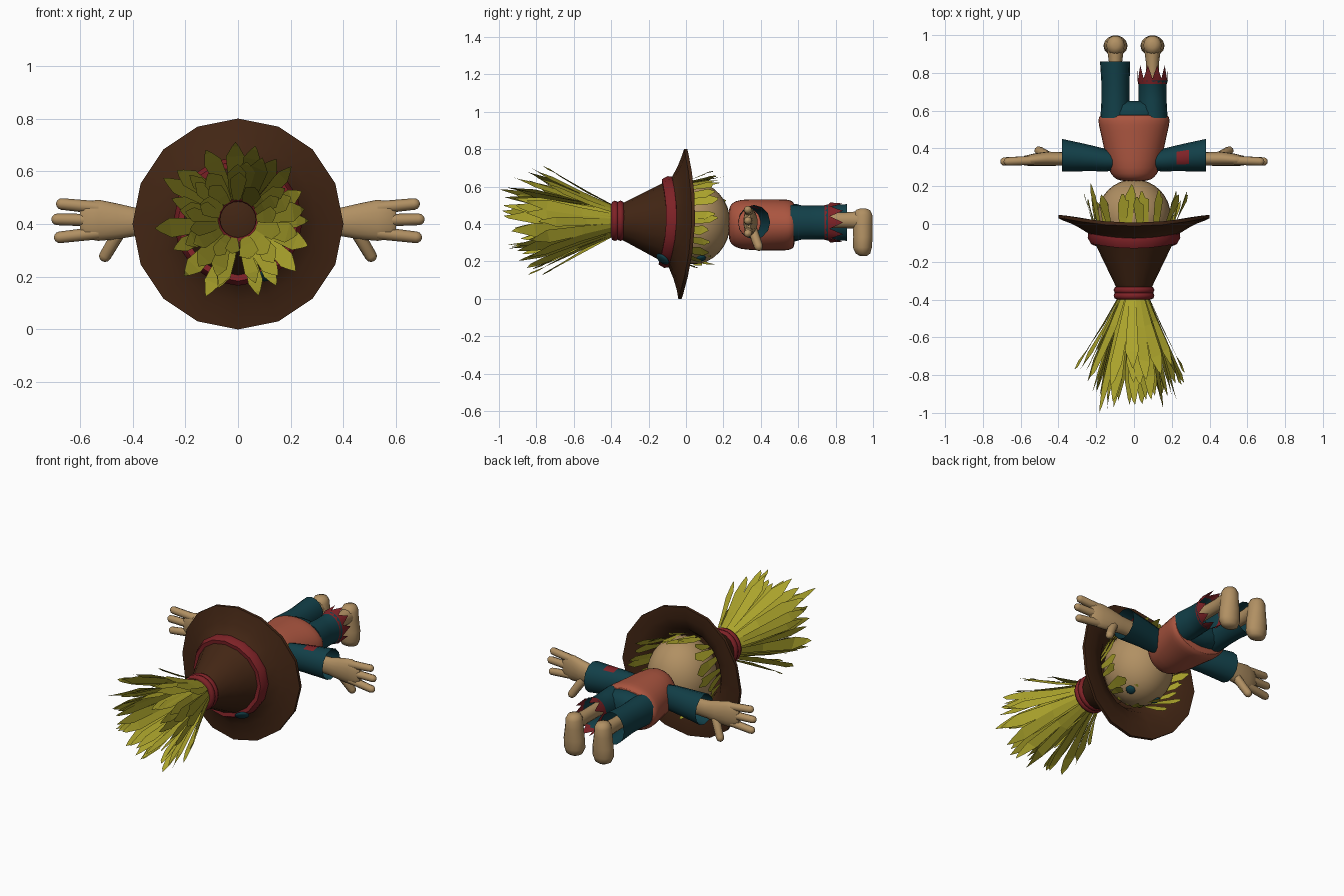
import bpy, bmesh, math, random
from mathutils import Vector, Matrix

if "Cube" in bpy.data.objects:
    bpy.data.objects.remove(bpy.data.objects["Cube"])

random.seed(7)


def material(name, rgb):
    m = bpy.data.materials.new(name)
    m.diffuse_color = (*rgb, 1)
    m.use_nodes = True
    m.node_tree.nodes["Principled BSDF"].inputs["Base Color"].default_value = m.diffuse_color
    return m


BROWN = material("hat_brown", (0.055, 0.019, 0.007))
RED = material("ribbon_red", (0.21, 0.016, 0.02))
TEAL = material("cloth_teal", (0.006, 0.05, 0.065))
CORAL = material("shirt_coral", (0.40, 0.09, 0.05))
SKIN = material("burlap_tan", (0.44, 0.28, 0.125))
STRAW = material("straw_yellow", (0.41, 0.37, 0.025))


def finish(name, bm, mats, smooth=True, subsurf=0):
    bmesh.ops.recalc_face_normals(bm, faces=bm.faces[:])
    me = bpy.data.meshes.new(name)
    bm.to_mesh(me)
    bm.free()
    ob = bpy.data.objects.new(name, me)
    bpy.context.collection.objects.link(ob)
    for m in mats:
        me.materials.append(m)
    if subsurf:
        ob.modifiers.new("smooth", 'SUBSURF').levels = subsurf
        ob.modifiers["smooth"].render_levels = subsurf
    if smooth:
        bpy.ops.object.select_all(action='DESELECT')
        ob.select_set(True)
        bpy.context.view_layer.objects.active = ob
        bpy.ops.object.shade_smooth_by_angle(angle=math.radians(50))
    return ob


def bridge(bm, rows, close=False):
    n = len(rows[0])
    pairs = list(zip(rows, rows[1:])) + ([(rows[-1], rows[0])] if close else [])
    for a, b in pairs:
        for i in range(n):
            j = (i + 1) % n
            bm.faces.new((a[i], a[j], b[j], b[i]))


def loft(name, axis, rings, mat, n=16, caps=(True, True), subsurf=0, zigzag=0, patch=None):
    """Rings are (position, centre_u, centre_v, radius_u, radius_v) along x, y or z."""
    bm = bmesh.new()
    rows = []
    for k, (p, cu, cv, ru, rv) in enumerate(rings):
        row = []
        for i in range(n):
            a = 2 * math.pi * i / n
            u, v = cu + ru * math.cos(a), cv + rv * math.sin(a)
            q = p - (zigzag if i % 2 and k == len(rings) - 1 else 0)
            row.append(bm.verts.new({'x': (q, u, v), 'y': (u, q, v), 'z': (u, v, q)}[axis]))
        rows.append(row)
    bridge(bm, rows)
    for use, row in zip(caps, (rows[0], rows[-1])):
        if use:
            bm.faces.new(row)
    mats = [mat]
    if patch:  # sewn patch on the upper side between two positions
        mats.append(RED)
        bm.normal_update()
        for f in bm.faces:
            c = f.calc_center_median()
            if patch[0] < c.x < patch[1] and abs(f.normal.z) > 0.85 and c.z > 0.42:
                f.material_index = 1
    return finish(name, bm, mats, subsurf=subsurf)


def ball(name, centre, radii, mat, normal=(0, 0, 1), seg=24):
    bm = bmesh.new()
    bmesh.ops.create_uvsphere(bm, u_segments=seg, v_segments=seg // 2, radius=1)
    rot = Vector(normal).to_track_quat('Z', 'Y').to_matrix().to_4x4()
    bm.transform(Matrix.Translation(centre) @ rot @ Matrix.Diagonal((*radii, 1)))
    return finish(name, bm, [mat])


# Hat: turned profile, bent into a saddle
def hat_turn(name, profile, mat, n=16, close=False):
    bm = bmesh.new()
    rows = []
    for r, y in profile:
        cz = 0.4 + 0.017 * (1 - min(r, 0.4) / 0.4) ** 0.5
        row = []
        for i in range(n):
            a = 2 * math.pi * i / n
            k = min(1, r / 0.4)
            bend = k * (0.028 * math.cos(2 * a) + 0.015 * math.sin(a))
            row.append(bm.verts.new((r * math.cos(a), y + bend, cz + r * math.sin(a))))
        rows.append(row)
    bridge(bm, rows, close)
    if not close:
        bm.faces.new(rows[0])
        bm.faces.new(rows[-1])
    return finish(name, bm, [mat])


hat_turn("hat", [(0.065, -0.37), (0.085, -0.36), (0.105, -0.32), (0.15, -0.23), (0.2, -0.13),
                 (0.235, -0.07), (0.3, -0.035), (0.36, -0.01), (0.4, 0.002), (0.4, 0.02),
                 (0.32, 0.015), (0.24, -0.02), (0.2, -0.07), (0.12, -0.2)], BROWN)
hat_turn("hat_band", [(0.21, -0.062), (0.243, -0.068), (0.245, -0.09), (0.228, -0.122),
                      (0.2, -0.12)], RED, close=True)
ball("hat_button", (0.115, -0.125, 0.212), (0.04, 0.04, 0.014), TEAL, (0.4, -0.55, -0.7))
for i, y in enumerate((-0.35, -0.38)):
    bpy.ops.mesh.primitive_torus_add(location=(0, y, 0.417), rotation=(math.pi / 2, 0, 0),
                                     major_radius=0.088, minor_radius=0.02,
                                     major_segments=24, minor_segments=8)
    tie = bpy.context.object
    tie.name = f"straw_tie_{i + 1}"
    tie.data.materials.append(RED)
    bpy.ops.object.shade_smooth()


# Straw blades: flat pointed leaves
def blade(bm, a, r0, y0, r1, y1, width, twist=0.0, cz=0.417):
    rows = []
    for t, w in ((0, 0.4), (0.4, 0.75), (0.78, 1.0), (0.93, 0.4)):
        ang = a + twist * t
        d = Vector((math.cos(ang), 0, math.sin(ang)))
        s = Vector((-d.z, 0, d.x)) * width * w / 2
        c = Vector((0, y0 + (y1 - y0) * t, cz)) + d * (r0 + (r1 - r0) * t ** 1.1)
        skew = Vector((0, random.uniform(-0.02, 0.02) * t, 0))
        rows.append((bm.verts.new(c - s - skew), bm.verts.new(c + s + skew)))
    ang = a + twist
    tip = bm.verts.new((r1 * math.cos(ang), y1, cz + r1 * math.sin(ang)))
    for p, q in zip(rows, rows[1:]):
        bm.faces.new((p[0], p[1], q[1], q[0]))
    bm.faces.new((rows[-1][0], rows[-1][1], tip))


bm = bmesh.new()
for count, radius, reach in ((19, 0.30, -0.82), (18, 0.24, -0.90), (15, 0.17, -0.95)):
    for i in range(count):
        a = 2 * math.pi * (i + random.uniform(-0.25, 0.25)) / count
        blade(bm, a, 0.068, -0.36, radius + random.uniform(-0.04, 0.025),
              reach + random.uniform(-0.04, 0.07), random.uniform(0.05, 0.078),
              random.uniform(-0.15, 0.15))
blade(bm, 2.4, 0.068, -0.36, 0.25, -1.0, 0.05)
finish("straw_top", bm, [STRAW], smooth=False)

# Straw hair under the brim, shorter over the face
bm = bmesh.new()
for i in range(26):
    a = 2 * math.pi * (i + random.uniform(-0.3, 0.3)) / 26
    face = max(0, -math.sin(a))
    blade(bm, a, 0.205, -0.05, random.uniform(0.225, 0.31) - 0.03 * face,
          random.uniform(0.13, 0.22) - 0.07 * face, random.uniform(0.045, 0.065),
          random.uniform(-0.1, 0.1), 0.41)
finish("straw_hair", bm, [STRAW], smooth=False)

# Head and button eyes
ball("head", (0, 0.04, 0.405), (0.195, 0.197, 0.22), SKIN, seg=32)
for s in (-1, 1):
    ball("eye", (s * 0.092, 0.08, 0.216), (0.027, 0.027, 0.012), TEAL, (s * 0.45, 0.2, -0.85), 16)

# Shirt and trousers
loft("shirt", 'y', [(0.225, 0, 0.4, 0.075, 0.085), (0.245, 0, 0.4, 0.11, 0.115),
                    (0.285, 0, 0.398, 0.14, 0.138), (0.40, 0, 0.395, 0.162, 0.14),
                    (0.50, 0, 0.395, 0.185, 0.14), (0.55, 0, 0.395, 0.197, 0.14),
                    (0.58, 0, 0.395, 0.185, 0.125), (0.58, 0, 0.395, 0.15, 0.09)],
     CORAL, subsurf=1)
loft("hips", 'y', [(0.52, 0, 0.405, 0.16, 0.1), (0.59, 0, 0.408, 0.172, 0.1),
                   (0.63, 0, 0.408, 0.15, 0.085), (0.65, 0, 0.408, 0.09, 0.05)], TEAL)
for s in (-1, 1):
    side = "right" if s > 0 else "left"
    x = s * 0.098
    end = 0.76 if s > 0 else 0.86
    loft(f"{side}_trouser_leg", 'y', [(0.56, x, 0.408, 0.08, 0.095), (0.66, x, 0.408, 0.074, 0.09),
                                      (0.74, x, 0.408, 0.074, 0.09),
                                      (end, x * 1.02, 0.408, 0.08, 0.098)],
         TEAL, caps=(True, False))
    # Shin, foot with the toe pointing down
    loft(f"{side}_shin", 'y', [(0.7, x, 0.42, 0.034, 0.042), (0.85, x, 0.42, 0.034, 0.042),
                               (0.93, x, 0.42, 0.045, 0.048)], SKIN, n=12)
    loft(f"{side}_foot", 'z', [(0.23, x, 0.948, 0.025, 0.02), (0.242, x, 0.946, 0.05, 0.04),
                               (0.275, x, 0.943, 0.064, 0.052), (0.33, x, 0.946, 0.062, 0.053),
                               (0.40, x, 0.945, 0.052, 0.054), (0.45, x, 0.946, 0.048, 0.051),
                               (0.475, x, 0.946, 0.036, 0.038), (0.483, x, 0.946, 0.015, 0.015)],
         SKIN, n=14)
loft("red_cuff", 'y', [(0.74, 0.098, 0.408, 0.076, 0.092), (0.76, 0.098, 0.408, 0.079, 0.097),
                       (0.84, 0.098, 0.408, 0.08, 0.107)],
     RED, n=20, caps=(False, False), zigzag=0.07)


# Arms: flared sleeve, wrist, palm, three fingers and a thumb
def finger(name, pts, radius):
    cu = bpy.data.curves.new(name, 'CURVE')
    cu.dimensions = '3D'
    cu.bevel_depth = radius
    cu.bevel_resolution = 2
    cu.use_fill_caps = True
    sp = cu.splines.new('POLY')
    a, b = Vector(pts[0]), Vector(pts[1])
    d = (b - a).normalized() * radius
    path = [(a, 1.1), (b - d, 1), (b - d * 0.5, 0.87), (b - d * 0.13, 0.5), (b, 0.1)]
    sp.points.add(len(path) - 1)
    for p, (co, r) in zip(sp.points, path):
        p.co = (*co, 1)
        p.radius = r
    sp.use_smooth = True
    cu.materials.append(SKIN)
    bpy.context.collection.objects.link(bpy.data.objects.new(name, cu))


for s in (-1, 1):
    side = "right" if s > 0 else "left"
    loft(f"{side}_sleeve", 'x', [(s * 0.08, 0.335, 0.405, 0.05, 0.07),
                                 (s * 0.15, 0.338, 0.408, 0.06, 0.078),
                                 (s * 0.225, 0.348, 0.41, 0.068, 0.082),
                                 (s * 0.29, 0.355, 0.41, 0.076, 0.086),
                                 (s * 0.38, 0.364, 0.41, 0.086, 0.092)],
         TEAL, n=12, caps=(True, False), patch=(0.22, 0.295) if s > 0 else None)
    loft(f"{side}_palm", 'x', [(s * 0.3, 0.345, 0.408, 0.034, 0.05),
                               (s * 0.39, 0.345, 0.408, 0.036, 0.054),
                               (s * 0.46, 0.345, 0.41, 0.038, 0.068),
                               (s * 0.53, 0.34, 0.414, 0.033, 0.078),
                               (s * 0.58, 0.335, 0.414, 0.026, 0.07),
                               (s * 0.60, 0.335, 0.414, 0.012, 0.045)], SKIN, n=16)
    for i, (z0, x1, z1) in enumerate(((0.462, 0.69, 0.478), (0.414, 0.708, 0.418),
                                      (0.366, 0.698, 0.347))):
        finger(f"{side}_finger_{i + 1}", [(s * 0.53, 0.337, z0), (s * x1, 0.33, z1)], 0.022)
    finger(f"{side}_thumb", [(s * 0.45, 0.355, 0.37), (s * 0.515, 0.395, 0.26)], 0.024)
